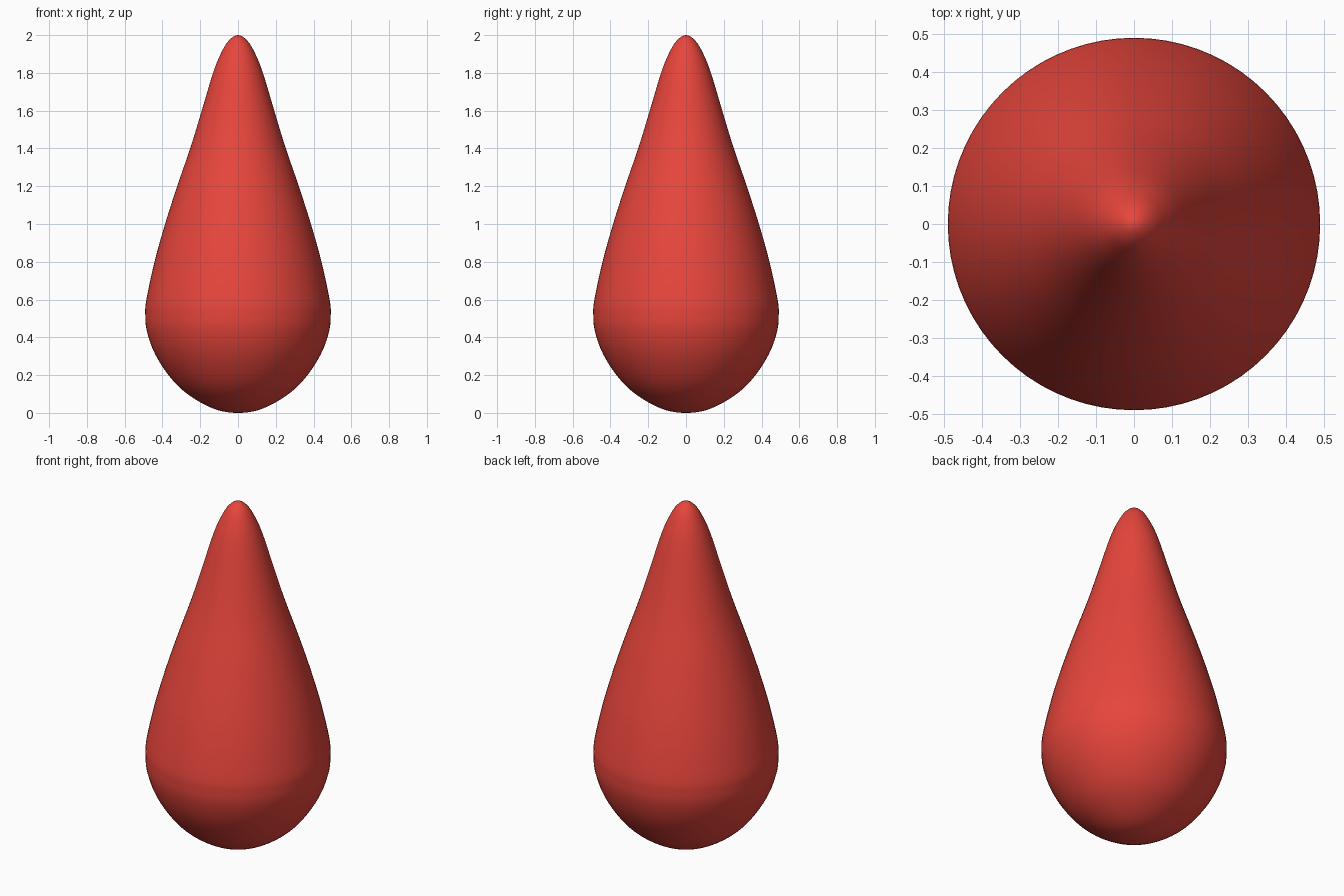
import bpy, bmesh, math
from mathutils import Vector

if "Cube" in bpy.data.objects:
    bpy.data.objects.remove(bpy.data.objects["Cube"])

# Teardrop silhouette as (radius, height), bottom to tip
PROFILE = [(0, 0), (0.105, 0.014), (0.21, 0.062), (0.31, 0.135), (0.39, 0.23),
           (0.45, 0.335), (0.484, 0.44), (0.491, 0.52), (0.485, 0.60),
           (0.442, 0.80), (0.386, 1.00), (0.322, 1.20), (0.25, 1.41),
           (0.192, 1.60), (0.132, 1.80), (0.092, 1.90), (0.05, 1.97), (0, 2.0)]
SIDES = 72
STEPS = 4


def smooth_profile(points, steps):
    """Catmull-Rom curve through the points, mirrored at the poles."""
    pts = [Vector(p) for p in points]
    pts = [Vector((-pts[1].x, pts[1].y))] + pts + [Vector((-pts[-2].x, pts[-2].y))]
    out = []
    for a, b, c, d in zip(pts, pts[1:], pts[2:], pts[3:]):
        for i in range(steps):
            t = i / steps
            out.append(0.5 * (2 * b + (c - a) * t + (2 * a - 5 * b + 4 * c - d) * t * t
                              + (3 * b - a - 3 * c + d) * t ** 3))
    out.append(pts[-2])
    return out


# Lathe the silhouette around z
bm = bmesh.new()
verts = [bm.verts.new((p.x, 0, p.y)) for p in smooth_profile(PROFILE, STEPS)]
edges = [bm.edges.new(pair) for pair in zip(verts, verts[1:])]
bmesh.ops.spin(bm, geom=verts + edges, cent=(0, 0, 0), axis=(0, 0, 1),
               angle=2 * math.pi, steps=SIDES, use_merge=False)
bmesh.ops.remove_doubles(bm, verts=bm.verts, dist=0.0005)
bmesh.ops.recalc_face_normals(bm, faces=bm.faces)
mesh = bpy.data.meshes.new("teardrop_body")
bm.to_mesh(mesh)
bm.free()
mesh.shade_smooth()

# Red body
red = bpy.data.materials.new("red")
red.diffuse_color = (0.8, 0.06, 0.045, 1)
red.use_nodes = True
red.node_tree.nodes["Principled BSDF"].inputs["Base Color"].default_value = red.diffuse_color
mesh.materials.append(red)
body = bpy.data.objects.new("teardrop_body", mesh)
bpy.context.collection.objects.link(body)
